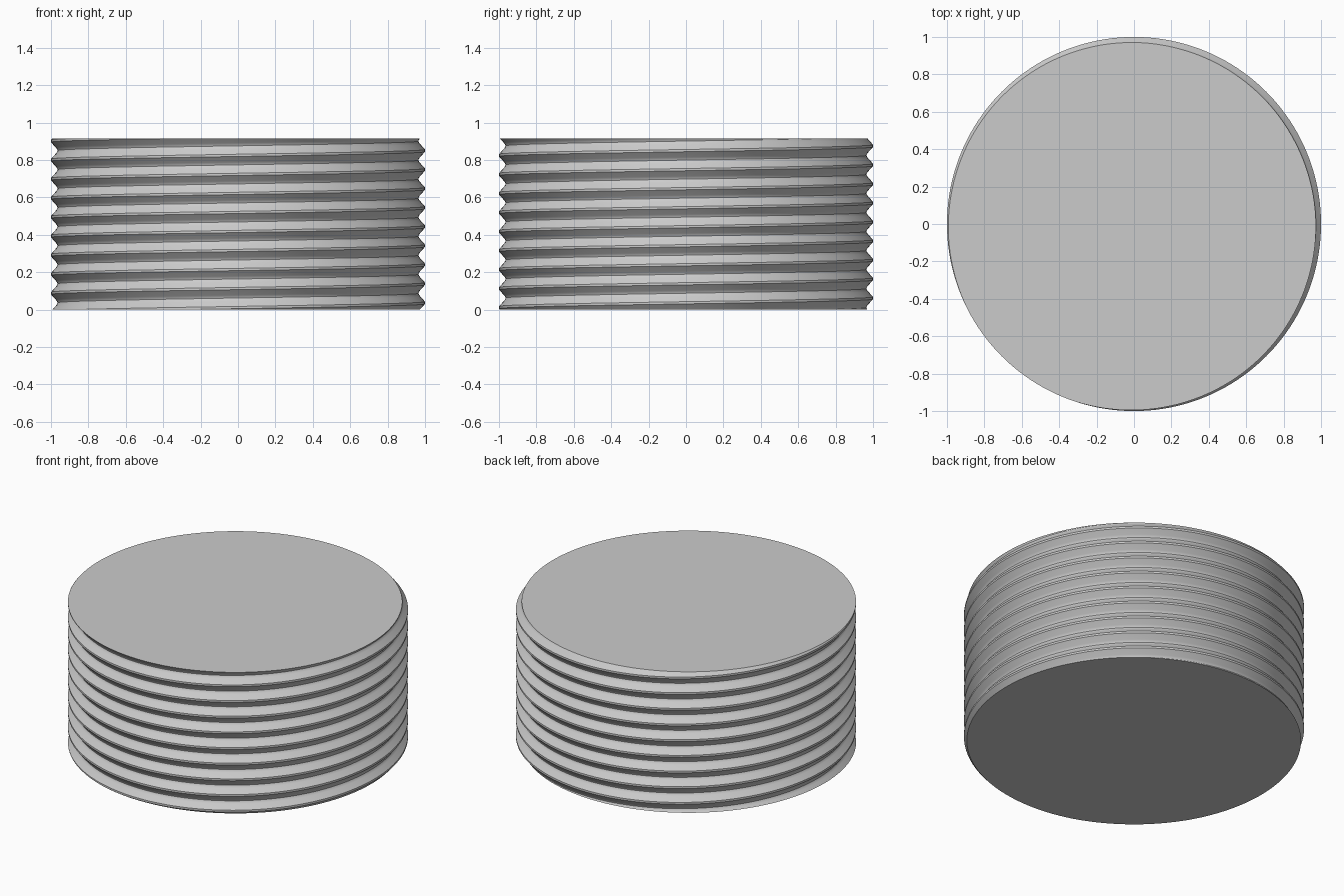
import bpy, bmesh, math

cube = bpy.data.objects.get("Cube")
if cube:
    bpy.data.objects.remove(cube)

HEIGHT = 0.915
PITCH = 0.1017
CREST = 0.85 - 8 * PITCH      # height of the lowest crest at +x
SEGMENTS = 160

# Thread half profile: distance from the crest centre, radius
HALF = [(0.006, 1.0), (0.035, 0.974), (0.044, 0.967), (PITCH / 2, 0.965)]
OFFSETS = [-d for d, r in reversed(HALF)] + [d for d, r in HALF[:-1]]


def thread_radius(offset):
    """Radius of the thread at an axial distance from a crest."""
    d = abs((offset + PITCH / 2) % PITCH - PITCH / 2)
    previous = (0.0, 1.0)
    for point in HALF:
        if d <= point[0]:
            t = (d - previous[0]) / (point[0] - previous[0])
            return previous[1] + t * (point[1] - previous[1])
        previous = point
    return HALF[-1][1]


# Solid grey material
grey = bpy.data.materials.new("light_grey")
grey.use_nodes = True
grey.diffuse_color = (0.6, 0.6, 0.6, 1)
grey.node_tree.nodes["Principled BSDF"].inputs["Base Color"].default_value = grey.diffuse_color

# Helical thread wall, cut level at the top and bottom
bm = bmesh.new()
columns = []
for s in range(SEGMENTS + 1):
    angle = 2 * math.pi * s / SEGMENTS
    crest = CREST + PITCH * s / SEGMENTS
    column = []
    for turn in range(-2, 11):
        for offset in OFFSETS:
            z = min(max(crest + turn * PITCH + offset, 0), HEIGHT)
            r = thread_radius(z - crest)
            column.append(bm.verts.new((r * math.cos(angle), r * math.sin(angle), z)))
    columns.append(column)

for a, b in zip(columns, columns[1:]):
    for i in range(len(a) - 1):
        bm.faces.new((a[i], b[i], b[i + 1], a[i + 1]))
bmesh.ops.remove_doubles(bm, verts=bm.verts[:], dist=0.00002)
bmesh.ops.dissolve_degenerate(bm, edges=bm.edges[:], dist=0.00001)

# Flat end discs
for level in (0, HEIGHT):
    rim = [v for v in bm.verts if abs(v.co.z - level) < 0.00005
           and any(e.is_boundary for e in v.link_edges)]
    rim.sort(key=lambda v: math.atan2(v.co.y, v.co.x))
    bm.faces.new(rim)
bmesh.ops.recalc_face_normals(bm, faces=bm.faces[:])

mesh = bpy.data.meshes.new("threaded_plug")
bm.to_mesh(mesh)
bm.free()
mesh.materials.append(grey)
plug = bpy.data.objects.new("threaded_plug", mesh)
bpy.context.scene.collection.objects.link(plug)

bpy.ops.object.select_all(action='DESELECT')
plug.select_set(True)
bpy.context.view_layer.objects.active = plug
bpy.ops.object.shade_smooth_by_angle(angle=math.radians(30))
